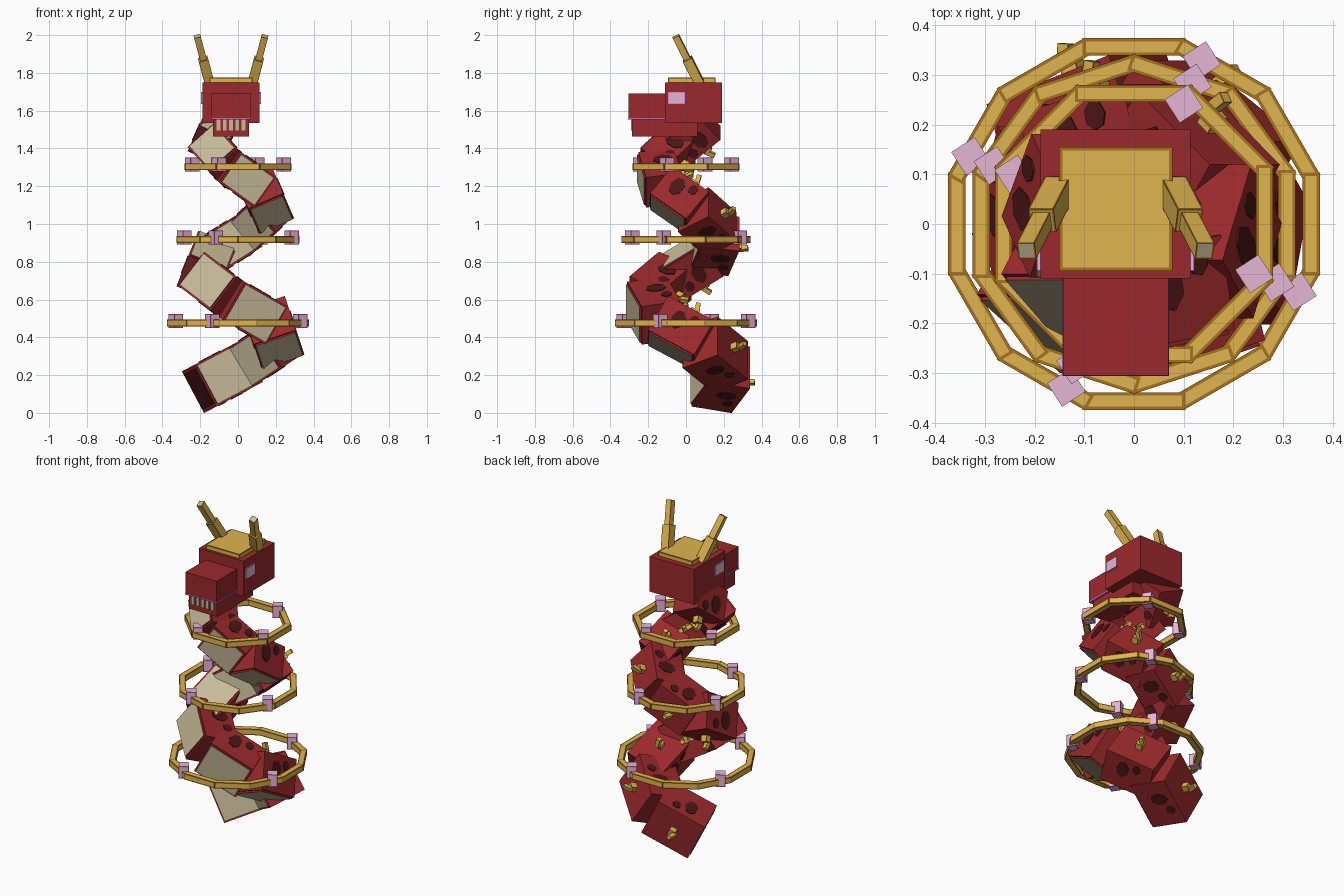
import bpy, bmesh, math
from mathutils import Matrix, Vector

if "Cube" in bpy.data.objects:
    bpy.data.objects.remove(bpy.data.objects["Cube"])

COLOURS = {
    "red": (0.33, 0.022, 0.025), "dark_red": (0.075, 0.008, 0.009),
    "gold": (0.74, 0.46, 0.08), "brown": (0.38, 0.17, 0.013),
    "cream": (0.58, 0.50, 0.32), "pink": (0.78, 0.46, 0.66),
    "magenta": (0.62, 0.12, 0.50),
}
NAMES = list(COLOURS)
MATS = []
for name, c in COLOURS.items():
    m = bpy.data.materials.new(name)
    m.diffuse_color = (*c, 1)
    m.use_nodes = True
    m.node_tree.nodes["Principled BSDF"].inputs["Base Color"].default_value = m.diffuse_color
    MATS.append(m)


class Part:
    """One object gathered from boxes."""

    def __init__(self, name):
        self.name, self.bm = name, bmesh.new()

    def box(self, size, mat, colour, border=None, rim=0.006):
        """Box of a given size; a border colour frames every face."""
        verts = bmesh.ops.create_cube(self.bm, size=1)["verts"]
        bmesh.ops.transform(self.bm, verts=verts,
                            matrix=mat @ Matrix.Diagonal((*size, 1)))
        faces = list({f for v in verts for f in v.link_faces})
        for f in faces:
            f.material_index = NAMES.index(colour)
        if border:
            ring = bmesh.ops.inset_individual(self.bm, faces=faces, thickness=rim)
            for f in ring["faces"]:
                f.material_index = NAMES.index(border)
        return faces

    def span(self, lo, hi, colour, border=None, rim=0.006):
        """Axis-aligned box between two corners."""
        lo, hi = Vector(lo), Vector(hi)
        return self.box(hi - lo, Matrix.Translation((lo + hi) / 2), colour, border, rim)

    def disc(self, size, mat, colour):
        """Thin seven-sided plate."""
        verts = bmesh.ops.create_cone(
            self.bm, cap_ends=True, segments=7, radius1=0.5, radius2=0.5, depth=1,
            matrix=mat @ Matrix.Diagonal((*size, 1)))["verts"]
        for f in {f for v in verts for f in v.link_faces}:
            f.material_index = NAMES.index(colour)

    def done(self):
        me = bpy.data.meshes.new(self.name)
        self.bm.normal_update()
        self.bm.to_mesh(me)
        self.bm.free()
        for m in MATS:
            me.materials.append(m)
        ob = bpy.data.objects.new(self.name, me)
        bpy.context.collection.objects.link(ob)


def frame(origin, x, y, z):
    m = Matrix((x, y, z)).transposed().to_4x4()
    m.translation = origin
    return m


def towards_front(a, b):
    """Frame at the middle of a-b: y along it, z as near to the front as possible."""
    t = (b - a).normalized()
    n = Vector((0, -1, 0))
    n = (n - t * n.dot(t)).normalized()
    return frame((a + b) / 2, t.cross(n), t, n)


# Body: boxes along a rising coil, belly always turned to the front
COUNT = 12


def coil(i):
    a = math.radians(-54 + 61 * i)
    r = 0.238 - 0.092 * i / COUNT
    return Vector((r * math.sin(a), r * math.cos(a), 0.237 + 0.69 * a / math.tau))


body, spines, spots = Part("body"), Part("back_spines"), Part("body_spots")
for i in range(COUNT):
    f = i / (COUNT - 1)
    w, d = 0.25 - 0.065 * f, 0.225 - 0.04 * f
    a, b = coil(i), coil(i + 1)
    m = towards_front(a, b)
    length = (b - a).length + 0.03
    faces = body.box((w, length, d), m, "red")
    # raised belly plate with a red margin
    body.bm.normal_update()
    belly = max(faces, key=lambda q: q.normal.dot(m.col[2].xyz))
    bmesh.ops.inset_individual(body.bm, faces=[belly], thickness=0.013)
    bmesh.ops.inset_individual(body.bm, faces=[belly], thickness=0.0, depth=0.009)
    belly.material_index = NAMES.index("cream")
    # spine: a block with a thinner tip leaning back
    spines.box((0.038, 0.038, 0.045), m @ Matrix.Translation((0, 0, -d / 2 - 0.015)),
               "gold", "brown", 0.004)
    spines.box((0.024, 0.024, 0.055), m @ Matrix.Translation((0, -0.01, -d / 2 - 0.052))
               @ Matrix.Rotation(0.4, 4, 'X'), "gold", "brown", 0.003)
    # dark spots on the flanks
    for s in (-1, 1):
        side = m @ Matrix.Translation((s * w / 2, 0.03 * s, -0.02)) \
            @ Matrix.Rotation(math.pi / 2, 4, 'Y')
        spots.disc((0.11, 0.075, 0.008), side, "dark_red")
        side = m @ Matrix.Translation((s * w / 2, -0.05 * s, -0.055)) \
            @ Matrix.Rotation(math.pi / 2, 4, 'Y')
        spots.disc((0.06, 0.05, 0.008), side, "dark_red")
    # dark tail end
    if i == 0:
        spots.box((w - 0.04, 0.008, d - 0.03),
                  m @ Matrix.Translation((0, -length / 2, 0)), "dark_red")
for p in (body, spines, spots):
    p.done()

# Rings: straight bars, each ring with four gems
for label, z, out, sides in (("lower", 0.476, 0.374, 12),
                             ("middle", 0.918, 0.325, 10),
                             ("upper", 1.303, 0.28, 8)):
    ring, gems = Part(label + "_ring"), Part(label + "_ring_gems")
    for k in range(sides):
        turn = Matrix.Translation((0, 0, z)) @ Matrix.Rotation(math.tau * k / sides, 4, 'Z')
        ring.box((0.035, 2 * out * math.tan(math.pi / sides) + 0.006, 0.036),
                 turn @ Matrix.Translation((out - 0.0175, 0, 0)), "gold", "brown", 0.009)
    for k in range(4):
        a = math.radians(67.5 + 90 * k)
        r = out - 0.018
        at = Matrix.Translation((r * math.cos(a), r * math.sin(a), z + 0.011)) \
            @ Matrix.Rotation(math.radians(33), 4, 'Z')
        faces = gems.box((0.056, 0.056, 0.074), at, "pink")
        # magenta framing on all but the top
        gems.bm.normal_update()
        low = [q for q in faces if q.normal.z < 0.5]
        for q in bmesh.ops.inset_individual(gems.bm, faces=low, thickness=0.007)["faces"]:
            q.material_index = NAMES.index("magenta")
    ring.done()
    gems.done()

# Head
MID = -0.037
head = Part("head")
head.span((-0.188, -0.11, 1.535), (0.114, 0.19, 1.75), "red")
head.span((MID - 0.106, -0.305, 1.56), (MID + 0.106, -0.11, 1.69), "red")
head.done()
jaw = Part("jaw")
jaw.span((MID - 0.096, -0.285, 1.462), (MID + 0.096, 0.06, 1.553), "red")
jaw.done()
gum = Part("gum_line")
gum.span((MID - 0.107, -0.306, 1.553), (MID + 0.107, -0.1, 1.562), "magenta")
gum.done()

teeth = Part("teeth")
for k in range(5):
    x = MID + 0.033 * (k - 2)
    teeth.span((x - 0.01, -0.292, 1.495), (x + 0.01, -0.284, 1.553), "cream")
teeth.done()

eyes = Part("eyes")
for s in (-1, 1):
    x = MID + s * 0.154
    eyes.span((x - 0.0048, -0.095, 1.635), (x + 0.0048, -0.005, 1.70),
              "pink", "magenta", 0.004)
eyes.done()

crown = Part("crown_plate")
crown.span((MID - 0.114, -0.095, 1.745), (MID + 0.114, 0.155, 1.776), "gold", "brown", 0.01)
crown.done()

# Horns: thick root, thin tip with a pale end
horns = Part("horns")
for s in (-1, 1):
    root = Vector((MID + s * 0.115, 0.07, 1.75))
    tip = Vector((MID + s * 0.178, -0.052, 1.99))
    joint = root.lerp(tip, 0.5)
    m = towards_front(root, joint)
    horns.box((0.052, (joint - root).length + 0.01, 0.052), m, "gold", "brown", 0.005)
    m = towards_front(joint, tip)
    faces = horns.box((0.036, (tip - joint).length + 0.01, 0.036), m, "gold", "brown", 0.004)
    end = max(faces, key=lambda q: q.calc_center_median().z)
    end.material_index = NAMES.index("cream")
horns.done()
